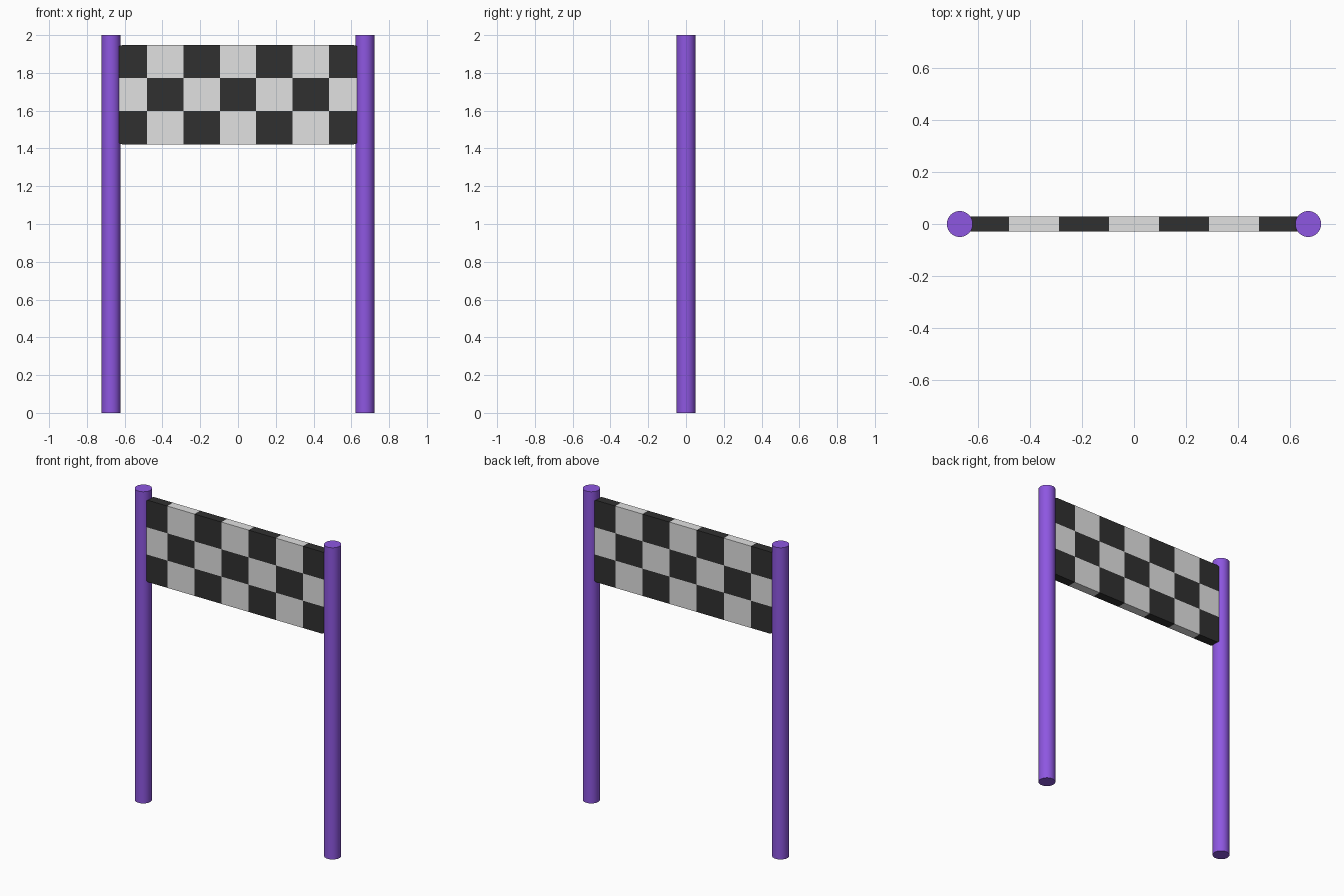
import bpy, bmesh, math
from mathutils import Vector

if "Cube" in bpy.data.objects:
    bpy.data.objects.remove(bpy.data.objects["Cube"])

def material(name, rgb):
    m = bpy.data.materials.new(name)
    m.diffuse_color = (*rgb, 1)
    m.use_nodes = True
    m.node_tree.nodes["Principled BSDF"].inputs["Base Color"].default_value = m.diffuse_color
    return m

purple = material("purple", (0.27, 0.095, 0.75))
light = material("light grey", (0.75, 0.75, 0.75))
dark = material("dark grey", (0.03, 0.03, 0.03))

# Two round posts
for side, name in ((-1, "left_post"), (1, "right_post")):
    bpy.ops.mesh.primitive_cylinder_add(vertices=32, radius=0.05, depth=2,
                                        location=(side * 0.672, 0, 1))
    post = bpy.context.object
    post.name = name
    post.data.materials.append(purple)
    bpy.ops.object.shade_smooth_by_angle(angle=math.radians(35))

# Chequered banner: a slab with rounded corners, cut into 7 x 3 cells
HALF_X, HALF_Y, Z0, Z1 = 0.642, 0.0285, 1.422, 1.947
COL, ROW = 0.1925, (Z1 - Z0) / 3
bm = bmesh.new()
bmesh.ops.create_cube(bm, size=2)
for v in bm.verts:
    v.co = Vector((v.co.x * HALF_X, v.co.y * HALF_Y,
                   (Z0 + Z1) / 2 + v.co.z * (Z1 - Z0) / 2))
corners = [e for e in bm.edges if abs(e.verts[0].co.y - e.verts[1].co.y) > 0.01]
bmesh.ops.bevel(bm, geom=corners, offset=0.03, segments=4, profile=0.5,
                affect='EDGES')

def cut(co, no):
    bmesh.ops.bisect_plane(bm, geom=bm.verts[:] + bm.edges[:] + bm.faces[:],
                           plane_co=co, plane_no=no)

for i in range(6):
    cut(((i - 2.5) * COL, 0, 0), (1, 0, 0))
for j in (1, 2):
    cut((0, 0, Z0 + j * ROW), (0, 0, 1))

# Alternate the two colours by cell
for f in bm.faces:
    c = f.calc_center_median()
    col = math.floor(c.x / COL + 3.5)
    row = min(2, max(0, math.floor((c.z - Z0) / ROW)))
    f.material_index = 1 if (col + row) % 2 == 0 else 0

mesh = bpy.data.meshes.new("banner")
bm.to_mesh(mesh)
bm.free()
mesh.materials.append(light)
mesh.materials.append(dark)
banner = bpy.data.objects.new("banner", mesh)
bpy.context.collection.objects.link(banner)
